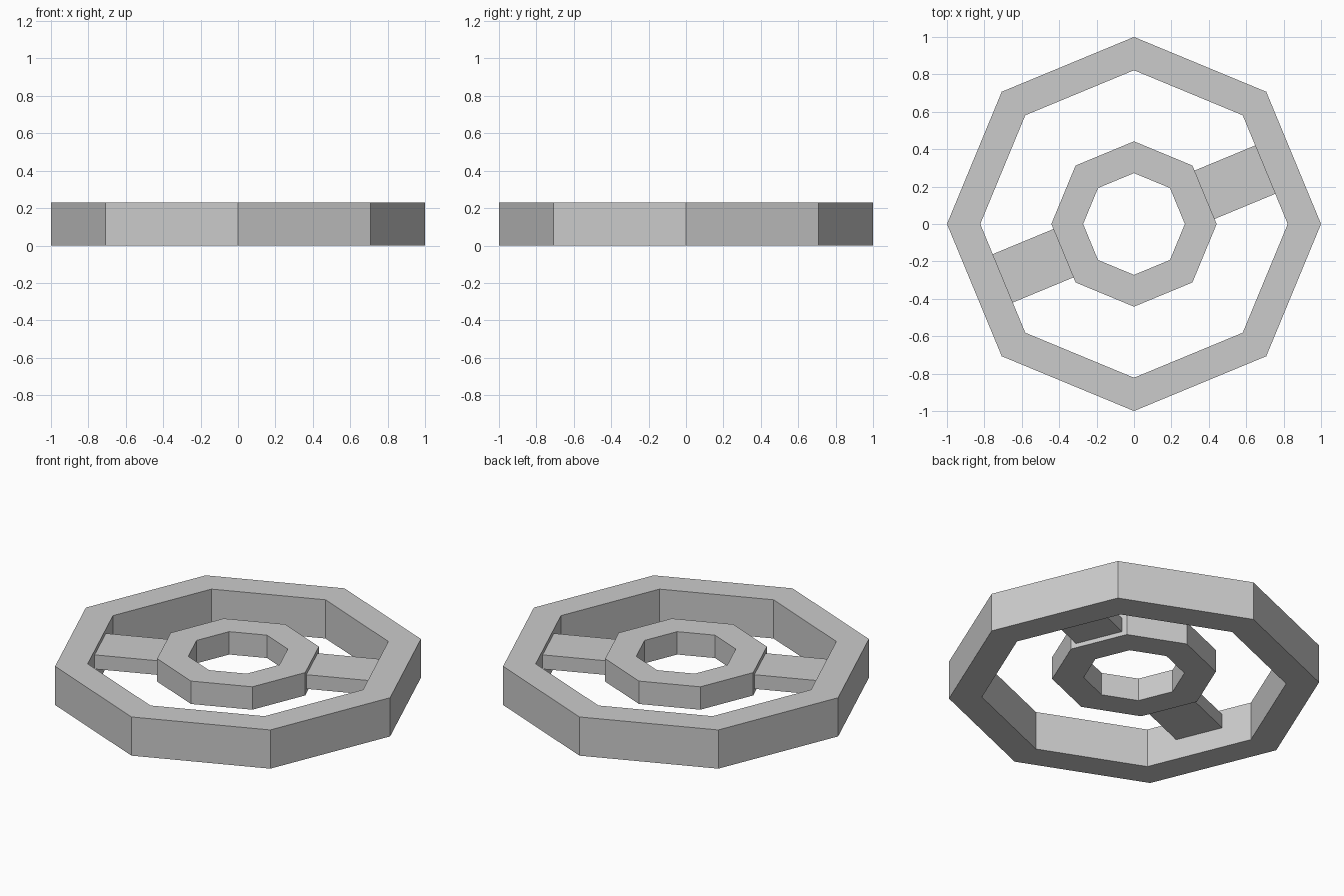
import bpy
from math import sin, cos, pi

if "Cube" in bpy.data.objects:
    bpy.data.objects.remove(bpy.data.objects["Cube"])

SIDES = 8


def make_object(name, verts, faces):
    mesh = bpy.data.meshes.new(name)
    mesh.from_pydata(verts, [], faces)
    obj = bpy.data.objects.new(name, mesh)
    bpy.context.collection.objects.link(obj)
    return obj


def octagon_ring(name, outer, inner, z0, z1):
    # Sweep a rectangular cross-section around z
    section = [(inner, z0), (outer, z0), (outer, z1), (inner, z1)]
    verts = [(r * cos(i * 2 * pi / SIDES), r * sin(i * 2 * pi / SIDES), z)
             for i in range(SIDES) for r, z in section]
    faces = []
    for i in range(SIDES):
        a, b = 4 * i, 4 * ((i + 1) % SIDES)
        for k in range(4):
            n = (k + 1) % 4
            faces.append((a + k, b + k, b + n, a + n)[::-1])
    return make_object(name, verts, faces)


def spoke(name, angle, r0, r1, width, z0, z1):
    # Radial bar between hub and rim
    h = width / 2
    base = [(r0, -h), (r1, -h), (r1, h), (r0, h)]
    verts = [(x, y, z) for z in (z0, z1) for x, y in base]
    faces = [(3, 2, 1, 0), (4, 5, 6, 7)]
    faces += [(k, (k + 1) % 4, (k + 1) % 4 + 4, k + 4) for k in range(4)]
    obj = make_object(name, verts, faces)
    obj.rotation_euler.z = angle
    return obj


# Outer rim and inner hub
octagon_ring("outer_rim", 1.0, 0.822, 0.0, 0.23)
octagon_ring("inner_hub", 0.442, 0.272, 0.094, 0.23)

# Two opposite spokes, square to the octagon sides
for i in range(2):
    spoke(f"spoke_{i + 1}", pi / SIDES + i * pi, 0.408, 0.761, 0.28, 0.12, 0.204)
